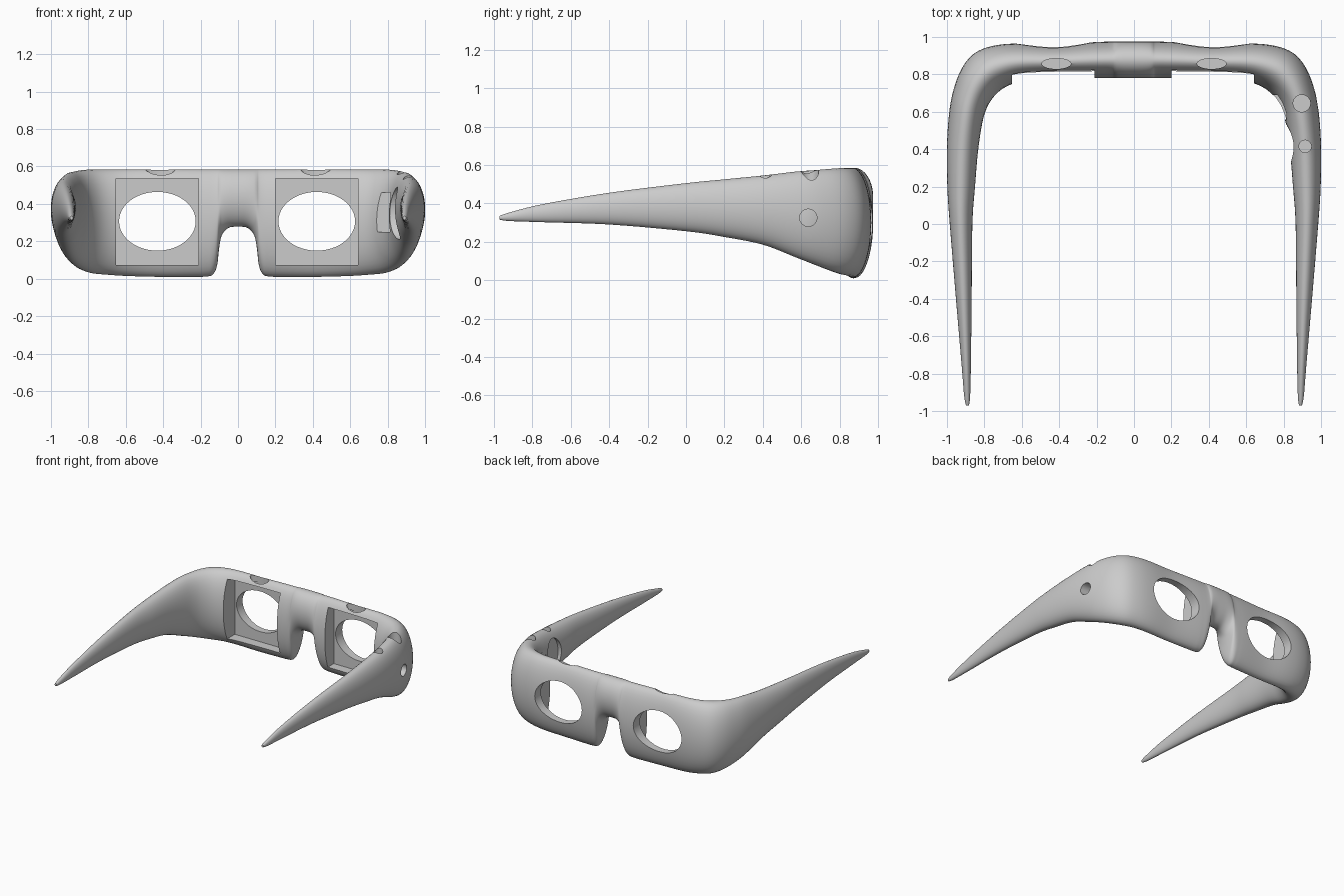
import bpy, bmesh, math
from mathutils import Vector, Matrix

if "Cube" in bpy.data.objects:
    bpy.data.objects.remove(bpy.data.objects["Cube"])

grey = bpy.data.materials.new("light grey")
grey.diffuse_color = (0.6, 0.6, 0.6, 1)
grey.use_nodes = True
grey.node_tree.nodes["Principled BSDF"].inputs["Base Color"].default_value = grey.diffuse_color

# Half of the frame, bridge to arm tip: outer x, y, inner x, y, bottom z, top z
HALF = [
    (0, .975, 0, .78, .278, .585),
    (.05, .975, .05, .78, .272, .585),
    (.085, .975, .085, .78, .235, .585),
    (.10, .975, .10, .78, .17, .585),
    (.112, .975, .112, .78, .07, .585),
    (.135, .975, .135, .78, .022, .585),
    (.17, .974, .17, .78, .012, .585),
    (.23, .971, .23, .78, .01, .585),
    (.42, .958, .42, .78, .01, .585),
    (.62, .965, .58, .768, .015, .585),
    (.75, .953, .66, .745, .022, .585),
    (.845, .918, .72, .71, .03, .584),
    (.91, .85, .765, .66, .05, .58),
    (.955, .75, .795, .60, .08, .573),
    (.985, .62, .815, .52, .12, .565),
    (1.0, .42, .835, .38, .185, .545),
    (.998, .2, .85, .2, .225, .525),
    (.985, 0, .864, 0, .255, .505),
    (.952, -.4, .868, -.4, .29, .455),
    (.922, -.75, .872, -.75, .302, .395),
    (.908, -.92, .876, -.92, .308, .352),
    (.898, -.97, .882, -.97, .315, .335),
]
SIDES = 40
STEPS = 5


def catmull(p0, p1, p2, p3, t):
    return [0.5 * (2 * b + (c - a) * t + (2 * a - 5 * b + 4 * c - d) * t * t
                   + (3 * b - a - 3 * c + d) * t ** 3)
            for a, b, c, d in zip(p0, p1, p2, p3)]


def mirrored(s):
    return (-s[0], s[1], -s[2], s[3], s[4], s[5])


def finish(bm, name):
    bmesh.ops.recalc_face_normals(bm, faces=bm.faces)
    me = bpy.data.meshes.new(name)
    bm.to_mesh(me)
    bm.free()
    me.materials.append(grey)
    ob = bpy.data.objects.new(name, me)
    bpy.context.collection.objects.link(ob)
    return ob


# Wraparound frame: oval sections swept from one arm tip to the other
stations = [mirrored(s) for s in HALF[:0:-1]] + HALF
path = []
for i in range(len(stations) - 1):
    quad = [stations[max(0, min(len(stations) - 1, i + k))] for k in (-1, 0, 1, 2)]
    path += [catmull(*quad, s / STEPS) for s in range(STEPS)]
path.append(stations[-1])

bm = bmesh.new()
rings = []
for ox, oy, ix, iy, zb, zt in path:
    ring = []
    for k in range(SIDES):
        a = 2 * math.pi * k / SIDES
        c, s = math.cos(a), math.sin(a)
        ring.append(bm.verts.new(((ox + ix) / 2 + (ox - ix) / 2 * c,
                                  (oy + iy) / 2 + (oy - iy) / 2 * c,
                                  (zt + zb) / 2 + (zt - zb) / 2 * s)))
    rings.append(ring)
for r, q in zip(rings, rings[1:]):
    for k in range(SIDES):
        n = (k + 1) % SIDES
        bm.faces.new((r[k], r[n], q[n], q[k]))
bm.faces.new(rings[0])
bm.faces.new(rings[-1])
frame = finish(bm, "glasses_frame")

cutters = []


def cut_box(name, lo, hi):
    lo, hi = Vector(lo), Vector(hi)
    bm = bmesh.new()
    bmesh.ops.create_cube(bm, size=1, matrix=Matrix.Translation((lo + hi) / 2)
                          @ Matrix.Diagonal((*(hi - lo), 1)))
    cutters.append(finish(bm, name))


def cut_oval(name, axis, centre, size):
    """Oval cylinder along an axis; size is the full x, y, z extent."""
    turn = {"x": Matrix.Rotation(math.pi / 2, 4, "Y"),
            "y": Matrix.Rotation(math.pi / 2, 4, "X"),
            "z": Matrix.Identity(4)}[axis]
    bm = bmesh.new()
    bmesh.ops.create_cone(bm, cap_ends=True, segments=48, radius1=.5, radius2=.5, depth=1,
                          matrix=Matrix.Translation(centre) @ Matrix.Diagonal((*size, 1)) @ turn)
    cutters.append(finish(bm, name))


# Lens pockets, eye openings and top vents
for side in (-1, 1):
    x = side * .426 - .005
    cut_box("lens_pocket_cutter", (x - .22, .6, .072), (x + .22, .89, .535))
    cut_oval("eye_opening_cutter", "y", (x, .9, .307), (.41, .5, .314))
    cut_oval("top_vent_cutter", "z", (side * .415, .857, .56), (.156, .056, .12))

# Right arm: inner slot, round inner recess, side port and two button holes
cut_box("inner_slot_cutter", (.6, .56, .25), (.815, .69, .46))
cut_oval("inner_recess_cutter", "x", (.77, .435, .35), (.2, .21, .28))
cut_oval("side_port_cutter", "x", (.95, .637, .325), (.3, .09, .09))
cut_oval("large_button_cutter", "z", (.897, .645, .54), (.092, .092, .16))
cut_oval("small_button_cutter", "z", (.915, .415, .54), (.066, .066, .1))

for c in cutters:
    c.hide_render = True
    mod = frame.modifiers.new(c.name, "BOOLEAN")
    mod.operation = "DIFFERENCE"
    mod.solver = "EXACT"
    mod.object = c

# Bake the cuts, then smooth while keeping cut edges crisp
bpy.context.view_layer.update()
baked = bpy.data.meshes.new_from_object(frame.evaluated_get(bpy.context.evaluated_depsgraph_get()))
frame.modifiers.clear()
frame.data = baked
for c in cutters:
    bpy.data.objects.remove(c)
bpy.context.view_layer.objects.active = frame
frame.select_set(True)
bpy.ops.object.shade_smooth_by_angle(angle=math.radians(35))
